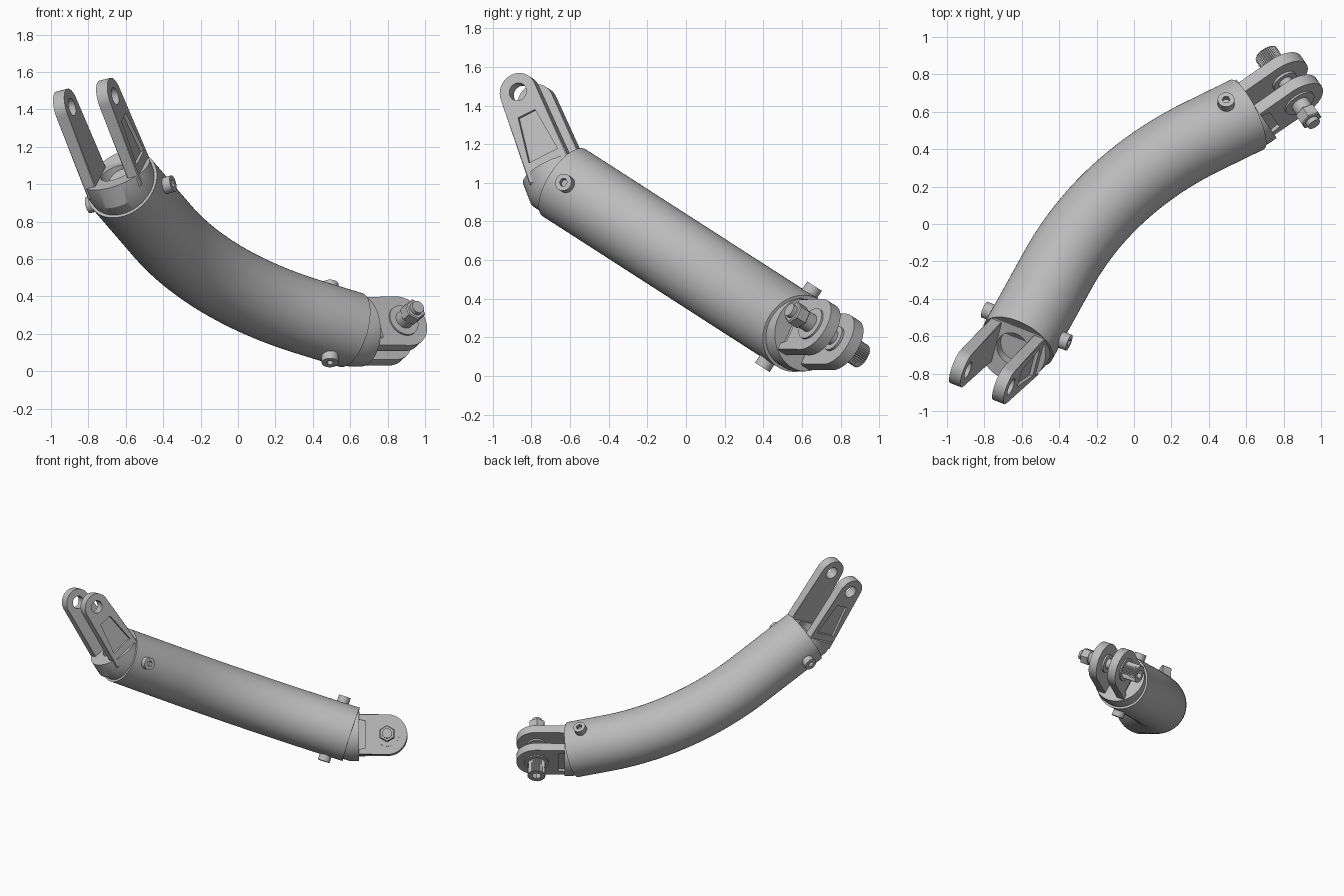
import bpy, bmesh
from math import sin, cos, tan, pi, radians
from mathutils import Vector, Matrix

if "Cube" in bpy.data.objects:
    bpy.data.objects.remove(bpy.data.objects["Cube"])

steel = bpy.data.materials.new("grey steel")
steel.use_nodes = True
GREY = (0.5, 0.5, 0.5, 1)
steel.diffuse_color = GREY
steel.node_tree.nodes["Principled BSDF"].inputs["Base Color"].default_value = GREY

# The arm bends inside one tilted plane spanned by X and U, with normal N
U = Vector((0, 0.841, -0.541)).normalized()
N = Vector((0, -U.z, U.y))
TUBE_R = 0.206
START = Vector((-0.62, -0.63, 1.0))
END = Vector((0.605, 0.585, 0.22))
A0, A1 = radians(65), radians(30)


def heading(angle):
    return Vector((cos(angle), 0, 0)) + U * sin(angle)


def side(angle):
    return Vector((sin(angle), 0, 0)) - U * cos(angle)


def make_object(name, bm):
    bmesh.ops.recalc_face_normals(bm, faces=bm.faces)
    mesh = bpy.data.meshes.new(name)
    bm.to_mesh(mesh)
    bm.free()
    mesh.materials.append(steel)
    obj = bpy.data.objects.new(name, mesh)
    bpy.context.scene.collection.objects.link(obj)
    return obj


def activate(obj):
    bpy.ops.object.select_all(action='DESELECT')
    obj.select_set(True)
    bpy.context.view_layer.objects.active = obj


def smooth(obj):
    activate(obj)
    bpy.ops.object.shade_smooth_by_angle(angle=radians(30))


def loft(name, sections, sides=64):
    """Skin elliptical rings given as (centre, first axis, second axis)."""
    bm = bmesh.new()
    rings = []
    for c, e1, e2 in sections:
        angles = [2 * pi * i / sides for i in range(sides)]
        rings.append([bm.verts.new(c + e1 * cos(t) + e2 * sin(t)) for t in angles])
    for lo, hi in zip(rings, rings[1:]):
        for i in range(sides):
            j = (i + 1) % sides
            bm.faces.new((lo[i], lo[j], hi[j], hi[i]))
    bm.faces.new(rings[0])
    bm.faces.new(rings[-1])
    smooth(obj := make_object(name, bm))
    return obj


def prism(name, outline, x0, x1, frame, bevel=0):
    """Extrude a (y, z) outline along the frame's x axis."""
    bm = bmesh.new()
    a, b = [[bm.verts.new((x, y, z)) for y, z in outline] for x in (x0, x1)]
    n = len(outline)
    for i in range(n):
        bm.faces.new((a[i], a[(i + 1) % n], b[(i + 1) % n], b[i]))
    caps = [bm.faces.new(a), bm.faces.new(b)]
    if bevel:
        edges = [e for f in caps for e in f.edges]
        bmesh.ops.bevel(bm, geom=edges, offset=bevel, segments=1, affect='EDGES')
    bmesh.ops.transform(bm, matrix=frame, verts=bm.verts)
    smooth(obj := make_object(name, bm))
    return obj


def circle(r, sides=40, r2=None):
    radii = (r, r2 or r)
    return [(radii[i % 2] * cos(2 * pi * i / sides), radii[i % 2] * sin(2 * pi * i / sides))
            for i in range(sides)]


def cut(obj, cutter):
    activate(obj)
    mod = obj.modifiers.new("cut", 'BOOLEAN')
    mod.operation = 'DIFFERENCE'
    mod.solver = 'EXACT'
    mod.object = cutter
    bpy.ops.object.modifier_apply(modifier=mod.name)
    bpy.data.objects.remove(cutter)
    smooth(obj)


def frame_at(origin, x, z):
    y = z.cross(x)
    m = Matrix((x, y, z)).transposed().to_4x4()
    m.translation = origin
    return m


# Bent tube: straight, arc, straight
h0, h1 = heading(A0), heading(A1)
chord = END - START
dx, ds = chord.x, chord.dot(U)
reach = (dx * sin(A1) - ds * cos(A1)) / (cos(A0) * sin(A1) - sin(A0) * cos(A1))
corner = START + h0 * reach
tangent = 0.6
bend_r = tangent / tan((A0 - A1) / 2)
pivot = corner - h0 * tangent + side(A0) * bend_r
STEPS = 28
path = [(START, A0)]
for i in range(STEPS + 1):
    ang = A0 + (A1 - A0) * i / STEPS
    path.append((pivot - side(ang) * bend_r, ang))
path.append((END, A1))
loft("bent_tube", [(p, N * TUBE_R, side(a) * TUBE_R) for p, a in path])


def fork(label, rim, out, pin, tilt, length, eye_r, base_half, half, thick, hole_r, floor, pocket):
    """Mitred collar with two drilled lugs; returns the frame at the eye."""
    d = out * cos(tilt) + N * sin(tilt)
    mid = (out + d).normalized()
    root = rim + out * 0.02
    r = 0.19

    def ring(c, direction, k1=r, k2=r):
        return c, pin * k1, direction.cross(pin) * k2
    top = root + d * floor
    bore = 0.09
    loft(label + "_collar", [
        ring(rim - out * 0.08, out), ring(root, mid, r, r / cos(tilt / 2)), ring(top, d),
        ring(top, d, bore, bore), ring(top - d * 0.06, d, bore, bore)])
    frame = frame_at(root + d * length, pin, d)
    outline = [(eye_r * cos(pi * i / 24), eye_r * sin(pi * i / 24)) for i in range(25)]
    outline += [(-base_half, -length), (base_half, -length)]
    for s, tag in ((-1, "right"), (1, "left")):
        lug = prism(f"{label}_{tag}_lug", outline, s * (half - thick), s * half, frame, 0.006)
        cut(lug, prism("hole_cutter", circle(hole_r), s * (half - 2 * thick), s * (half + thick), frame))
        z1, z0, w1, w0 = pocket
        trap = [(-w1, z1), (w1, z1), (w0, z0), (-w0, z0)]
        cut(lug, prism("pocket_cutter", trap, s * (half - 0.02), s * (half + thick), frame))
    return frame


fork("upper_fork", START, -h0, side(A0), radians(33), 0.489, 0.1, 0.125,
     0.16, 0.066, 0.047, 0.06, (-0.13, -0.38, 0.05, 0.085))
eye = fork("lower_fork", END, h1, side(A1), radians(18), 0.247, 0.148, 0.15,
           0.115, 0.066, 0.04, 0.04, (-0.16, -0.21, 0.1, 0.11))

# Clamp bolt through the lower fork
prism("bolt_shank", circle(0.04), -0.13, 0.2, eye)
head = prism("knurled_bolt_head", circle(0.066, 72, 0.061), -0.24, -0.122, eye, 0.004)
cut(head, prism("socket_cutter", circle(0.034, 6), -0.3, -0.19, eye))
prism("bolt_sleeve", circle(0.05), 0.115, 0.19, eye)
prism("hex_nut", circle(0.062, 6), 0.18, 0.25, eye, 0.006)
prism("bolt_tip", circle(0.036), 0.2, 0.275, eye, 0.006)
for s, tag in ((-1, "right"), (1, "left")):
    prism(f"{tag}_outer_washer", circle(0.088), s * 0.113, s * 0.125, eye, 0.003)
    prism(f"{tag}_inner_washer", circle(0.07), s * 0.035, s * 0.055, eye, 0.003)

# Socket screws that hold the forks in the tube
for label, centre, axis, along in (("upper", START + h0 * 0.11, side(A0), h0),
                                   ("lower", END - h1 * 0.13, N, h1)):
    for s, tag in ((-1, "first"), (1, "second")):
        frame = frame_at(centre, axis * s, along)
        screw = prism(f"{label}_{tag}_screw", circle(0.045), 0.17, 0.25, frame, 0.005)
        cut(screw, prism("socket_cutter", circle(0.022, 6), 0.22, 0.3, frame))
